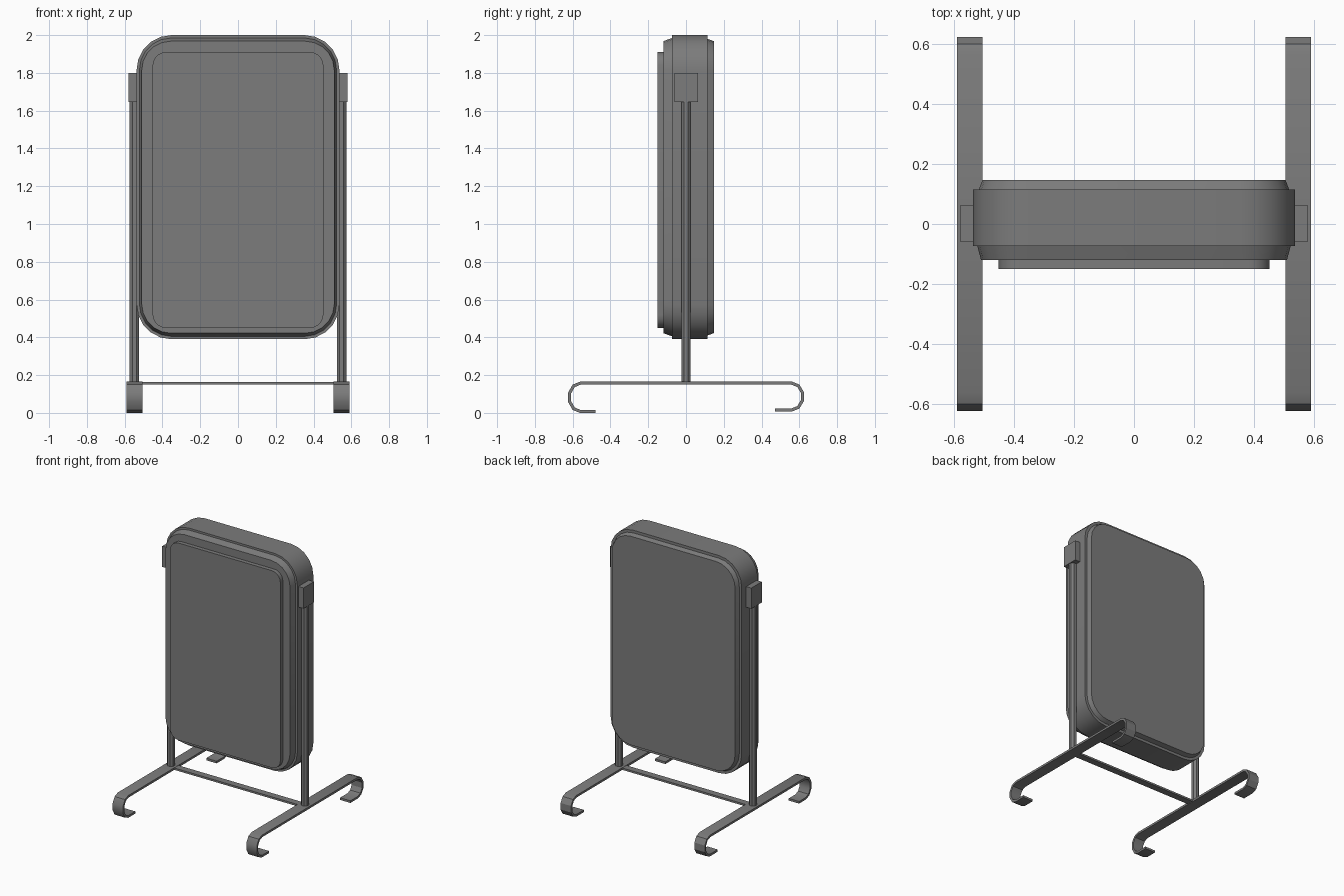
import bpy, bmesh, math
from mathutils import Matrix, Vector

cube = bpy.data.objects.get("Cube")
if cube:
    bpy.data.objects.remove(cube, do_unlink=True)

# Single painted-metal colour
metal = bpy.data.materials.new("dark grey metal")
metal.use_nodes = True
grey = (0.2, 0.2, 0.2, 1)
metal.diffuse_color = grey
metal.node_tree.nodes["Principled BSDF"].inputs["Base Color"].default_value = grey


def finish(bm, name):
    bmesh.ops.recalc_face_normals(bm, faces=bm.faces)
    mesh = bpy.data.meshes.new(name)
    bm.to_mesh(mesh)
    bm.free()
    mesh.materials.append(metal)
    obj = bpy.data.objects.new(name, mesh)
    bpy.context.collection.objects.link(obj)
    bpy.ops.object.select_all(action="DESELECT")
    obj.select_set(True)
    bpy.context.view_layer.objects.active = obj
    bpy.ops.object.shade_smooth_by_angle(angle=math.radians(30))
    return obj


def rounded_loop(y, half_width, bottom, top, radius, steps=5):
    """Rounded rectangle standing in the xz plane."""
    points = []
    cx, low, high = half_width - radius, bottom + radius, top - radius
    corners = [(cx, high), (-cx, high), (-cx, low), (cx, low)]
    for quarter, (x, z) in enumerate(corners):
        for i in range(steps + 1):
            a = math.pi / 2 * (quarter + i / steps)
            points.append(Vector((x + radius * math.cos(a), y, z + radius * math.sin(a))))
    return points


def loft(name, loops):
    bm = bmesh.new()
    rings = [[bm.verts.new(p) for p in loop] for loop in loops]
    for a, b in zip(rings, rings[1:]):
        for i in range(len(a)):
            j = (i + 1) % len(a)
            bm.faces.new((a[i], a[j], b[j], b[i]))
    bm.faces.new(rings[0])
    bm.faces.new(rings[-1])
    return finish(bm, name)


def box(name, low, high):
    bm = bmesh.new()
    low, high = Vector(low), Vector(high)
    size = Matrix.Diagonal((*(high - low), 1))
    bmesh.ops.create_cube(bm, size=1, matrix=Matrix.Translation((low + high) / 2) @ size)
    return finish(bm, name)


def strip(name, path, x, width, thickness):
    """Flat bar following a yz path, thickened towards the path's right."""
    bm = bmesh.new()
    rows = []
    for i, p in enumerate(path):
        before = (p - path[i - 1]).normalized() if i else None
        after = (path[i + 1] - p).normalized() if i + 1 < len(path) else None
        before, after = before or after, after or before
        tangent = (before + after).normalized()
        inward = Vector((tangent.y, -tangent.x)) * thickness / max(tangent.dot(after), 0.5)
        q = p + inward
        rows.append([bm.verts.new((x + s * width / 2, c.x, c.y))
                     for s, c in ((-1, p), (1, p), (1, q), (-1, q))])
    for a, b in zip(rows, rows[1:]):
        for i in range(4):
            j = (i + 1) % 4
            bm.faces.new((a[i], a[j], b[j], b[i]))
    bm.faces.new(rows[0])
    bm.faces.new(rows[-1])
    return finish(bm, name)


# Sign case: wide central band with a stepped, tapered rim on both faces
loft("sign_case", [
    rounded_loop(0.147, 0.505, 0.422, 1.968, 0.155),
    rounded_loop(0.115, 0.517, 0.41, 1.98, 0.165),
    rounded_loop(0.115, 0.537, 0.39, 2.0, 0.185),
    rounded_loop(-0.073, 0.537, 0.39, 2.0, 0.185),
    rounded_loop(-0.073, 0.522, 0.405, 1.985, 0.17),
    rounded_loop(-0.12, 0.51, 0.422, 1.968, 0.155),
])

# Raised display panel on the front
loft("front_panel", [
    rounded_loop(-0.118, 0.452, 0.45, 1.91, 0.07),
    rounded_loop(-0.15, 0.452, 0.45, 1.91, 0.07),
])

# Curled foot path, front tip to back tip
arc_steps = 5
radius_y, radius_z, bend = 0.065, 0.0825, 0.562
front_curl = [Vector((-bend - radius_y * math.sin(math.pi * i / arc_steps),
                      radius_z * (1 - math.cos(math.pi * i / arc_steps))))
              for i in range(arc_steps + 1)]
back_curl = [Vector((-p.x, 0.008 + p.y * 0.952)) for p in reversed(front_curl)]
foot_path = [Vector((-0.48, 0)), *front_curl, *back_curl, Vector((0.472, 0.008))]

for side, sign in (("right", -1), ("left", 1)):
    strip(side + "_foot", foot_path, sign * 0.548, 0.085, 0.016)

    # Upright post
    bm = bmesh.new()
    bmesh.ops.create_cone(bm, cap_ends=True, segments=8, radius1=0.027, radius2=0.027,
                          depth=1.5, matrix=Matrix.Translation((sign * 0.549, 0, 0.905))
                          @ Matrix.Rotation(math.pi / 8, 4, "Z"))
    finish(bm, side + "_post")

    # Clamp holding the case
    inner, outer = sorted((sign * 0.53, sign * 0.579))
    box(side + "_clamp", (inner, -0.06, 1.647), (outer, 0.063, 1.8))

# Flat bar joining the two feet
box("cross_bar", (-0.52, -0.025, 0.15), (0.52, 0.025, 0.164))
